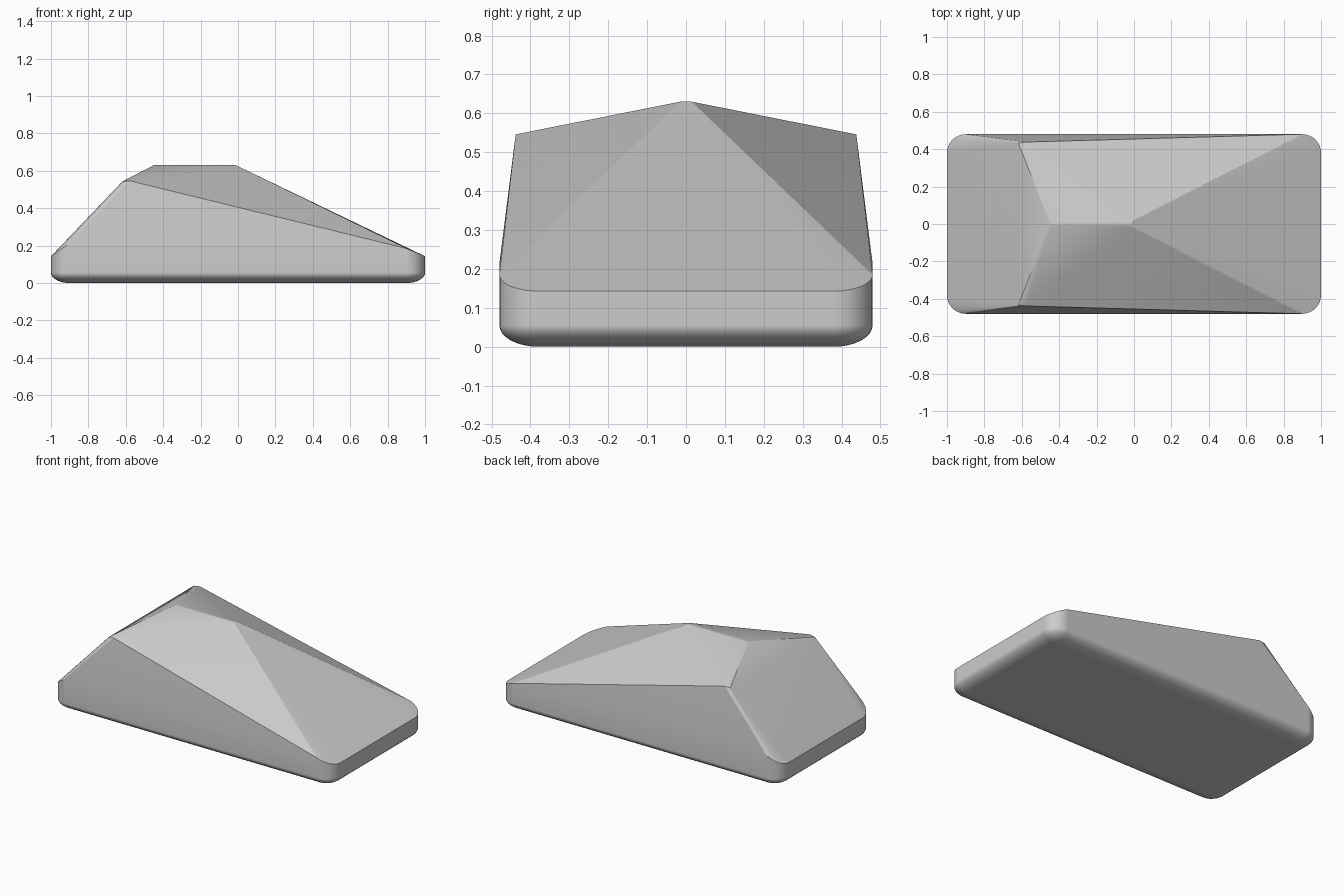
import bpy, bmesh
from math import sin, cos, pi

cube = bpy.data.objects.get("Cube")
if cube:
    bpy.data.objects.remove(cube, do_unlink=True)

grey = bpy.data.materials.new("plain grey")
grey.use_nodes = True
grey.diffuse_color = (0.6, 0.6, 0.6, 1)
grey.node_tree.nodes["Principled BSDF"].inputs["Base Color"].default_value = grey.diffuse_color

HALF_X, HALF_Y, RADIUS = 1.0, 0.48, 0.1
RIM, BOTTOM_RISE, STEPS = 0.143, 0.055, 8
bm = bmesh.new()


def corner_points(radius, height):
    """Four rounded plan corners; height is a function of x and end sign."""
    for sx in (-1, 1):
        for sy in (-1, 1):
            for i in range(STEPS + 1):
                a = pi / 2 * i / STEPS
                x = sx * (HALF_X - RADIUS + radius * cos(a))
                y = sy * (HALF_Y - RADIUS + radius * sin(a))
                bm.verts.new((x, y, height(x, sx)))


# Rounded underside
for k in range(STEPS + 1):
    a = pi / 2 * k / STEPS
    corner_points(max(RADIUS * sin(a), 0.002),
                  lambda x, s, a=a: BOTTOM_RISE * (1 - cos(a)))

# Rim, lifting along the sloped ends as it rounds the corners
corner_points(RADIUS, lambda x, s: RIM + (HALF_X - abs(x)) * (0.7 if s < 0 else 0.42))

# Raised shoulders and the softened ridge
for s in (-1, 1):
    bm.verts.new((-0.578, s * 0.438, 0.546))
    bm.verts.new((-0.618, s * 0.432, 0.543))
    bm.verts.new((-0.45, s * 0.008, 0.63))
    bm.verts.new((-0.012, s * 0.015, 0.63))

# Faceted shell around all of the points
hull = bmesh.ops.convex_hull(bm, input=bm.verts)
loose = {g for g in hull["geom_interior"] + hull["geom_unused"]
         if isinstance(g, bmesh.types.BMVert)}
bmesh.ops.delete(bm, geom=list(loose), context='VERTS')
bmesh.ops.dissolve_limit(bm, angle_limit=0.01, verts=bm.verts, edges=bm.edges)
bmesh.ops.recalc_face_normals(bm, faces=bm.faces)

mesh = bpy.data.meshes.new("faceted_body")
bm.to_mesh(mesh)
bm.free()
mesh.materials.append(grey)
body = bpy.data.objects.new("faceted_body", mesh)
bpy.context.collection.objects.link(body)
bpy.context.view_layer.objects.active = body
body.select_set(True)
bpy.ops.object.shade_smooth_by_angle(angle=0.36)
flat = body.modifiers.new("Flat panels", 'WEIGHTED_NORMAL')
flat.keep_sharp = True
